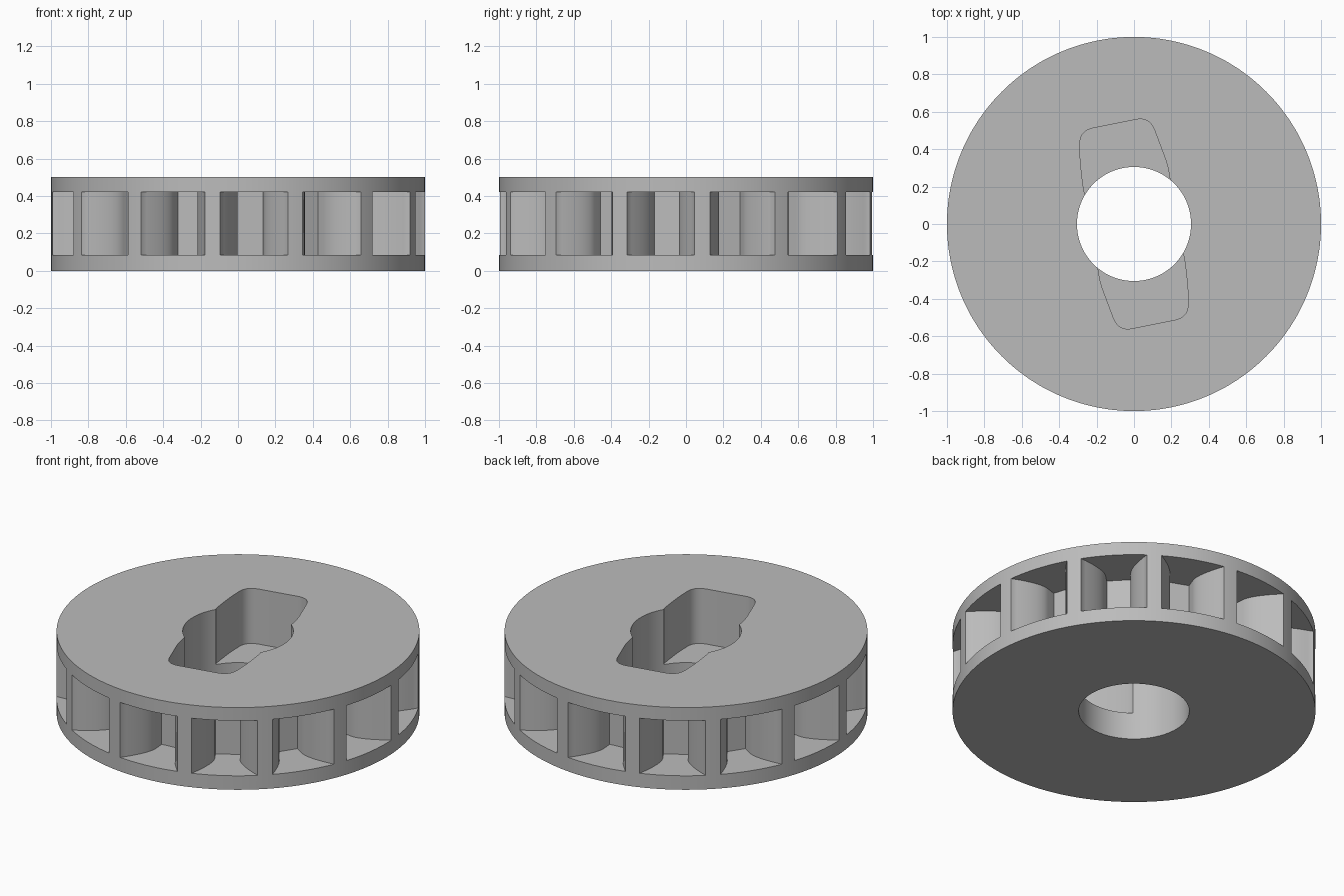
import bpy, bmesh, math
from mathutils import Vector, Matrix

old = bpy.data.objects.get("Cube")
if old:
    bpy.data.objects.remove(old, do_unlink=True)

HEIGHT, FLOOR, CEILING = 0.5, 0.085, 0.42
POCKETS, FIRST_ANGLE = 14, math.radians(-85)
BORE, LOBE_FLOOR = 0.305, 0.165

grey = bpy.data.materials.new("plain grey")
grey.use_nodes = True
colour = (0.5, 0.5, 0.5, 1)
grey.diffuse_color = colour
grey.node_tree.nodes["Principled BSDF"].inputs["Base Color"].default_value = colour


def curve(a, b, c, steps=10):
    """Quadratic curve from a to c, pulled towards b."""
    a, b, c = Vector(a), Vector(b), Vector(c)
    return [a * (1 - t) ** 2 + b * 2 * t * (1 - t) + c * t * t
            for t in (i / steps for i in range(steps + 1))]


def rounded(prev, corner, nxt, cut):
    """Points that round one corner."""
    p, k, n = Vector(prev), Vector(corner), Vector(nxt)
    return curve(k + (p - k).normalized() * cut, k, k + (n - k).normalized() * cut, 8)


def circle(radius, sides):
    return [Vector((radius * math.cos(math.tau * i / sides),
                    radius * math.sin(math.tau * i / sides))) for i in range(sides)]


def prism(name, outline, low, high, angles=(0,)):
    """Extrude an outline upwards, once for each turn about z."""
    bm = bmesh.new()
    for angle in angles:
        turn = Matrix.Rotation(angle, 3, 'Z')
        face = bm.faces.new([bm.verts.new(turn @ Vector((p.x, p.y, low))) for p in outline])
        out = bmesh.ops.extrude_face_region(bm, geom=[face])
        top = [v for v in out["geom"] if isinstance(v, bmesh.types.BMVert)]
        bmesh.ops.translate(bm, verts=top, vec=(0, 0, high - low))
    bmesh.ops.recalc_face_normals(bm, faces=bm.faces)
    mesh = bpy.data.meshes.new(name)
    bm.to_mesh(mesh)
    bm.free()
    mesh.materials.append(grey)
    obj = bpy.data.objects.new(name, mesh)
    bpy.context.scene.collection.objects.link(obj)
    return obj


# Solid wheel
wheel = prism("pocket_wheel", circle(1, 224), 0, HEIGHT)

# Flared rim pockets: wide mouth, narrow straight neck
side = [Vector((1.06, 0.20))] + curve((0.983, 0.182), (0.85, 0.07), (0.78, 0.07))
side.append(Vector((0.72, 0.07)))
flare = side + [Vector((p.x, -p.y)) for p in reversed(side)]
turns = [FIRST_ANGLE + math.tau * i / POCKETS for i in range(POCKETS)]
pockets = prism("pocket_cutter", flare, FLOOR, CEILING, turns)

# Round bore through the middle
bore = prism("bore_cutter", circle(BORE, 96), -0.1, HEIGHT + 0.1)

# Two opposite keyway lobes, sunk from the top
left, right = (-0.292, 0.498), (0.083, 0.573)
lobe = [Vector((-0.15, 0)), Vector((-0.265, 0.165))]
lobe += curve((-0.27, 0.19), (-0.285, 0.3), (-0.288, 0.36), 5)
lobe += rounded((-0.288, 0.36), left, right, 0.075)
lobe += rounded(left, right, (0.165, 0.355), 0.075)
lobe += curve((0.165, 0.355), (0.185, 0.3), (0.192, 0.24), 5)
lobe.append(Vector((0.15, 0)))
lobes = [prism("keyway_cutter", lobe, LOBE_FLOOR, HEIGHT + 0.1, (turn,))
         for turn in (0, math.pi)]

# Cut everything out of the wheel
cutters = [pockets, bore] + lobes
for cutter in cutters:
    cutter.hide_render = True
    cut = wheel.modifiers.new(cutter.name, 'BOOLEAN')
    cut.operation, cut.solver, cut.object = 'DIFFERENCE', 'EXACT', cutter

graph = bpy.context.evaluated_depsgraph_get()
result = bpy.data.meshes.new_from_object(wheel.evaluated_get(graph))
wheel.modifiers.clear()
wheel.data = result
result.name = "pocket_wheel"
result.materials.clear()
result.materials.append(grey)
for poly in result.polygons:
    poly.material_index = 0
for cutter in cutters:
    bpy.data.objects.remove(cutter, do_unlink=True)

# Smooth curved walls, sharp rims
bpy.ops.object.select_all(action='DESELECT')
wheel.select_set(True)
bpy.context.view_layer.objects.active = wheel
bpy.ops.object.shade_smooth_by_angle(angle=math.radians(30))
